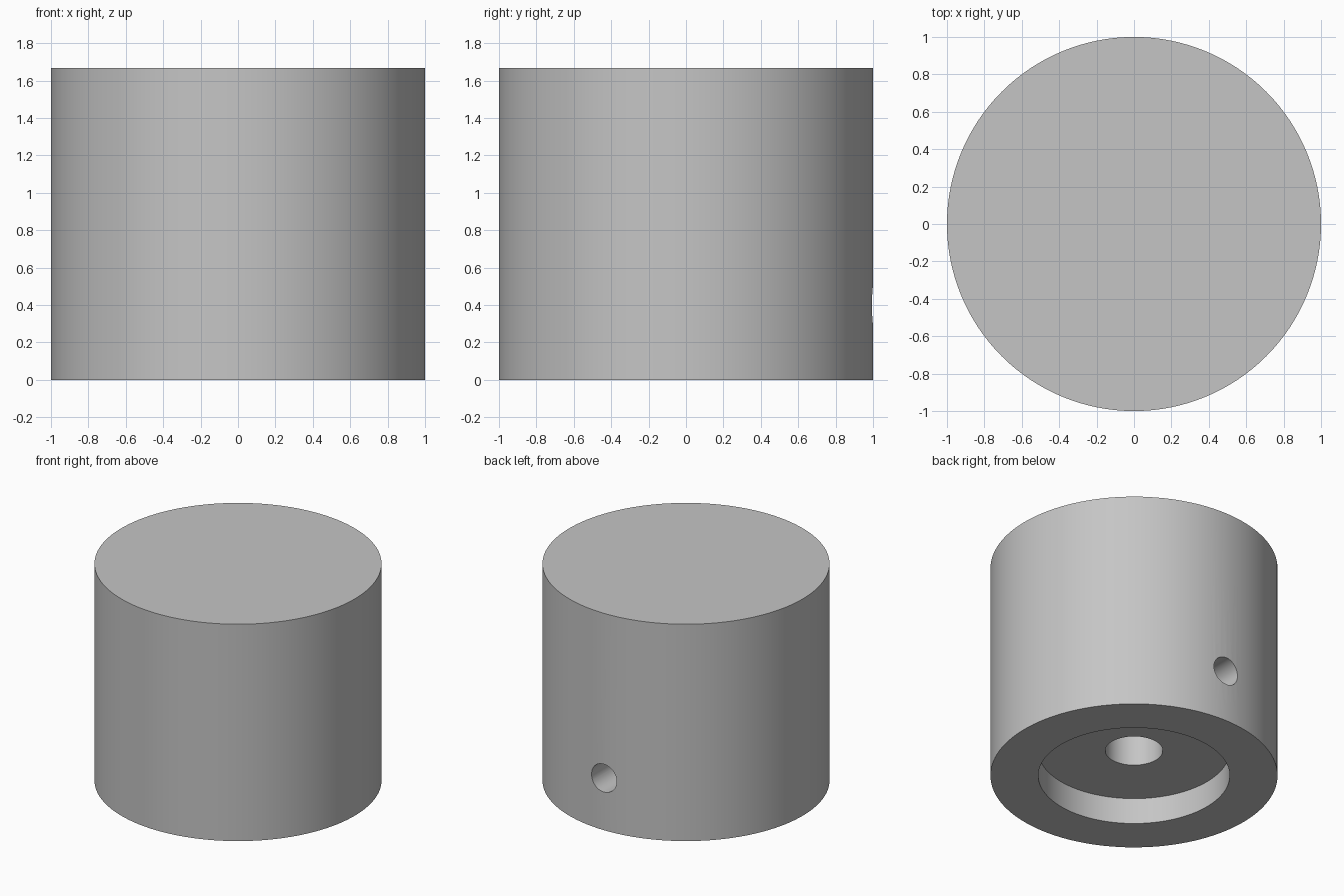
import bpy, bmesh
from math import radians, tau
from mathutils import Vector

cube = bpy.data.objects.get("Cube")
if cube:
    bpy.data.objects.remove(cube, do_unlink=True)

HEIGHT = 1.667
SEGMENTS = 128

grey = bpy.data.materials.new("light grey")
grey.use_nodes = True
colour = (0.56, 0.56, 0.56, 1)
grey.diffuse_color = colour
grey.node_tree.nodes["Principled BSDF"].inputs["Base Color"].default_value = colour


def lathe(name, profile):
    """Spin a (radius, z) profile round the z axis into a closed solid."""
    bm = bmesh.new()
    verts = [bm.verts.new((r, 0, z)) for r, z in profile]
    edges = [bm.edges.new(pair) for pair in zip(verts, verts[1:])]
    bmesh.ops.spin(bm, geom=verts + edges, cent=Vector(), axis=(0, 0, 1),
                   angle=tau, steps=SEGMENTS)
    bmesh.ops.remove_doubles(bm, verts=bm.verts, dist=0.0001)
    bmesh.ops.recalc_face_normals(bm, faces=bm.faces)
    mesh = bpy.data.meshes.new(name)
    bm.to_mesh(mesh)
    bm.free()
    mesh.materials.append(grey)
    obj = bpy.data.objects.new(name, mesh)
    bpy.context.collection.objects.link(obj)
    return obj


# Knob body with a wide recess underneath and a blind shaft bore above it
body = lathe("knob_body", [
    (0, HEIGHT), (1, HEIGHT), (1, 0), (0.667, 0),
    (0.667, 0.2), (0.2, 0.2), (0.2, 1.2), (0, 1.2),
])

# Set screw hole from the back into the shaft bore
bpy.ops.mesh.primitive_cylinder_add(vertices=48, radius=0.107, depth=1.2,
                                    location=(0, 0.6, 0.4),
                                    rotation=(radians(90), 0, 0))
cutter = bpy.context.object
cutter.name = "set_screw_cutter"
cutter.hide_render = True
cutter.data.materials.append(grey)

cut = body.modifiers.new("set_screw_hole", "BOOLEAN")
cut.operation = "DIFFERENCE"
cut.solver = "EXACT"
cut.object = cutter

bpy.ops.object.select_all(action="DESELECT")
body.select_set(True)
bpy.context.view_layer.objects.active = body
bpy.ops.object.modifier_apply(modifier=cut.name)
bpy.data.objects.remove(cutter, do_unlink=True)
bpy.ops.object.shade_smooth_by_angle(angle=radians(30))
